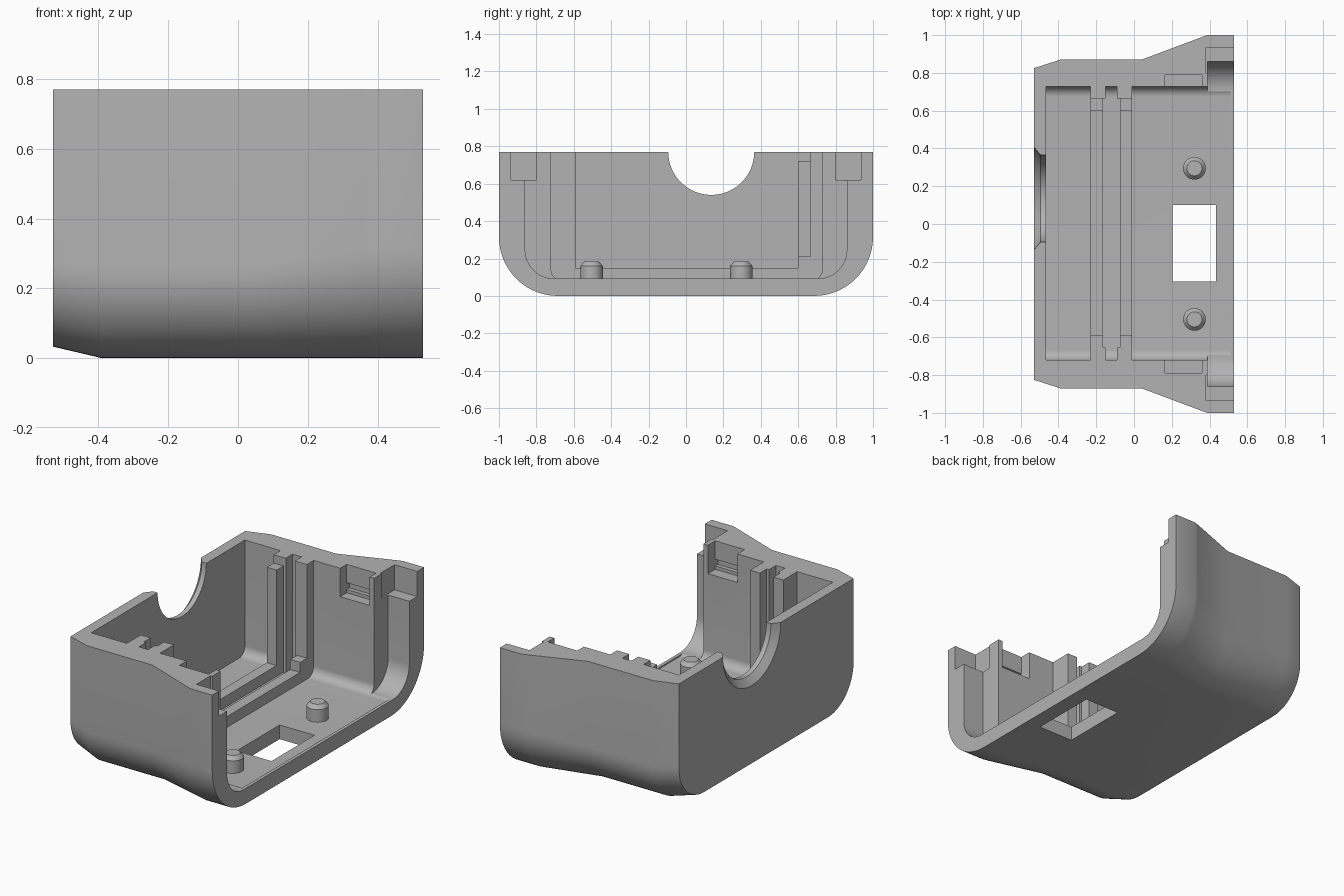
import bpy, bmesh, math
from mathutils import Matrix

cube = bpy.data.objects.get("Cube")
if cube:
    bpy.data.objects.remove(cube, do_unlink=True)

TOP = 0.77
grey = bpy.data.materials.new("housing_grey")
grey.use_nodes = True
colour = (0.45, 0.45, 0.45, 1)
grey.diffuse_color = colour
grey.node_tree.nodes["Principled BSDF"].inputs["Base Color"].default_value = colour


def finish(name, bm):
    bmesh.ops.recalc_face_normals(bm, faces=bm.faces)
    mesh = bpy.data.meshes.new(name)
    bm.to_mesh(mesh)
    bm.free()
    mesh.materials.append(grey)
    ob = bpy.data.objects.new(name, mesh)
    bpy.context.collection.objects.link(ob)
    return ob


def box(name, x0, x1, y0, y1, z0, z1):
    bm = bmesh.new()
    bmesh.ops.create_cube(bm, size=1)
    for v in bm.verts:
        v.co.x = x0 if v.co.x < 0 else x1
        v.co.y = y0 if v.co.y < 0 else y1
        v.co.z = z0 if v.co.z < 0 else z1
    return finish(name, bm)


def trough(name, sections, top, cy=0, steps=14):
    """Loft U-shaped sections (x, half width, bottom, corner radius)."""
    bm = bmesh.new()
    loops = []
    for x, w, z, r in sections:
        half = [(w, top)]
        for i in range(steps + 1):
            a = math.pi / 2 * i / steps
            half.append((w - r + r * math.cos(a), z + r - r * math.sin(a)))
        pts = half + [(-y, h) for y, h in reversed(half)]
        loops.append([bm.verts.new((x, cy + y, h)) for y, h in pts])
    n = len(loops[0])
    for a, b in zip(loops, loops[1:]):
        for i in range(n):
            j = (i + 1) % n
            bm.faces.new((a[i], a[j], b[j], b[i]))
    bm.faces.new(loops[0])
    bm.faces.new(loops[-1])
    return finish(name, bm)


def spindle(name, profile, matrix, n=48):
    """Stack of rings (radius, height) about local z."""
    bm = bmesh.new()
    rings = [[bm.verts.new((r * math.cos(math.tau * i / n),
                            r * math.sin(math.tau * i / n), z))
              for i in range(n)] for r, z in profile]
    for a, b in zip(rings, rings[1:]):
        for i in range(n):
            j = (i + 1) % n
            bm.faces.new((a[i], a[j], b[j], b[i]))
    bm.faces.new(rings[0])
    bm.faces.new(rings[-1])
    bm.transform(matrix)
    return finish(name, bm)


def smooth(ob):
    bpy.ops.object.select_all(action='DESELECT')
    ob.select_set(True)
    bpy.context.view_layer.objects.active = ob
    bpy.ops.object.shade_smooth_by_angle(angle=math.radians(25))


# Outer shell, flaring towards the open end
shell = trough("housing_shell", [
    (-0.53, 0.825, 0.033, 0.24), (-0.39, 0.87, 0, 0.26), (0.04, 0.87, 0, 0.26),
    (0.36, 0.99, 0, 0.31), (0.39, 1.0, 0, 0.315), (0.53, 1.0, 0, 0.315)], TOP)

# Cavities, openings and recesses
cutters = [
    trough("main_cavity", [(-0.465, 0.725, 0.085, 0.055),
                           (0.51, 0.725, 0.085, 0.055)], 1, 0.004),
    trough("end_cavity", [(0.39, 0.86, 0.092, 0.155),
                          (0.7, 0.86, 0.092, 0.155)], 1),
    box("floor_window", 0.205, 0.435, -0.305, 0.10, -0.1, 0.3),
    spindle("cable_notch", [(0.275, -0.56), (0.275, -0.532), (0.23, -0.495), (0.23, -0.4)],
            Matrix.Translation((0, 0.135, TOP)) @ Matrix.Rotation(math.pi / 2, 4, 'Y'), 64),
]
for s in (-1, 1):
    def side(name, x0, x1, y0, y1, z0, z1):
        cutters.append(box(name, x0, x1, min(s * y0, s * y1), max(s * y0, s * y1), z0, z1))
    side("end_pocket", 0.38, 0.6, 0.8, 0.935, 0.62, 0.9)
    side("clip_recess", 0.165, 0.36, 0.7, 0.79, 0.6, 0.9)
    side("clip_groove", 0.165, 0.36, 0.7, 0.815, 0.62, 0.66)

for c in cutters:
    c.hide_render = True
    mod = shell.modifiers.new(c.name, 'BOOLEAN')
    mod.operation = 'DIFFERENCE'
    mod.solver = 'EXACT'
    mod.object = c
bpy.context.view_layer.update()
cut_mesh = bpy.data.meshes.new_from_object(
    shell.evaluated_get(bpy.context.evaluated_depsgraph_get()))
shell.modifiers.clear()
shell.data = cut_mesh
for c in cutters:
    bpy.data.objects.remove(c, do_unlink=True)
smooth(shell)

# Board slot: two floor ribs with pillars on both side walls
for label, x0, x1, inner0, inner1 in (("rear", -0.23, -0.15, -0.23, -0.165),
                                      ("front", -0.09, -0.01, -0.075, -0.01)):
    box(label + "_floor_rib", inner0, inner1, -0.59, 0.60, 0.08, 0.15)
    box(label + "_right_pillar", inner0, inner1, -0.655, -0.59, 0.08, TOP)
    box(label + "_right_pillar_root", x0, x1, -0.721, -0.655, 0.08, TOP)
    box(label + "_left_pillar_root", x0, x1, 0.665, 0.729, 0.08, TOP)
    box(label + "_left_pillar", inner0, inner1, 0.60, 0.665, 0.08,
        0.72 if label == "rear" else 0.21)

# Locating pegs with chamfered tips
for label, y in (("left", 0.295), ("right", -0.505)):
    smooth(spindle(label + "_peg", [(0.06, 0.07), (0.06, 0.16), (0.04, 0.183)],
                   Matrix.Translation((0.32, y, 0)), 32))
